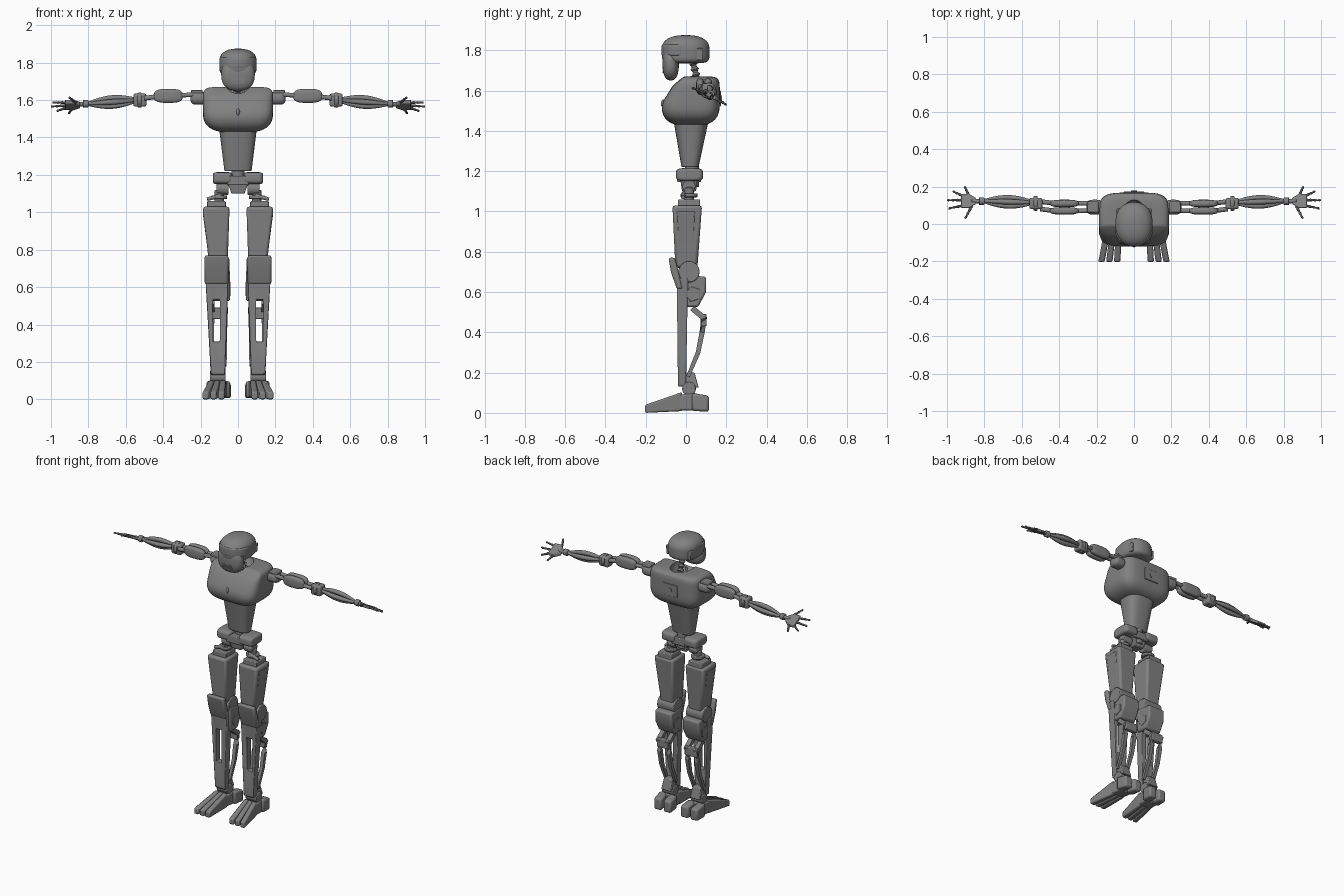
import bpy, bmesh, math
from mathutils import Vector

if "Cube" in bpy.data.objects:
    bpy.data.objects.remove(bpy.data.objects["Cube"])

metal = bpy.data.materials.new("grey_metal")
metal.use_nodes = True
grey = (.22, .22, .22, 1)
metal.diffuse_color = grey
metal.node_tree.nodes["Principled BSDF"].inputs["Base Color"].default_value = grey
parts = []


def skin(name, rings, bevel=0, mirror=True, cutter=None, helper=False):
    """Bridge rings of points into a closed solid."""
    bm = bmesh.new()
    loops = [[bm.verts.new(point) for point in ring] for ring in rings]
    count = len(loops[0])
    for lower, upper in zip(loops, loops[1:]):
        for i in range(count):
            j = (i + 1) % count
            bm.faces.new((lower[i], lower[j], upper[j], upper[i]))
    bm.faces.new(loops[0])
    bm.faces.new(loops[-1])
    bmesh.ops.recalc_face_normals(bm, faces=bm.faces)
    mesh = bpy.data.meshes.new(name)
    bm.to_mesh(mesh)
    bm.free()
    mesh.materials.append(metal)
    ob = bpy.data.objects.new(name, mesh)
    bpy.context.collection.objects.link(ob)
    if cutter:
        cut = ob.modifiers.new("cut", 'BOOLEAN')
        cut.object, cut.operation, cut.solver = cutter, 'DIFFERENCE', 'EXACT'
    if bevel:
        edge = ob.modifiers.new("bevel", 'BEVEL')
        edge.width, edge.segments, edge.limit_method = bevel, 2, 'ANGLE'
    if mirror:
        ob.modifiers.new("mirror", 'MIRROR')
    if helper:
        ob.hide_render = True
        ob.hide_set(True)
    else:
        parts.append(ob)
    return ob


def section(centre, axis, size, sides, power):
    """Superellipse ring lying across the given axis."""
    across = [k for k in range(3) if k != axis]
    ring = []
    for i in range(sides):
        angle = math.tau * (i + .5) / sides
        point = Vector(centre)
        for k, full, wave in zip(across, size, (math.cos(angle), math.sin(angle))):
            point[k] += full / 2 * math.copysign(abs(wave) ** (2 / power), wave)
        ring.append(point)
    return ring


def column(name, start, end, size, end_size=None, sides=24, power=2, bevel=.005, **options):
    """Straight tapering part along its longest direction."""
    span = [abs(b - a) for a, b in zip(start, end)]
    axis = span.index(max(span))
    return skin(name, [section(start, axis, size, sides, power),
                       section(end, axis, end_size or size, sides, power)], bevel, **options)


def block(name, start, end, size, end_size=None, **options):
    return column(name, start, end, size, end_size, sides=4, power=99, **options)


def egg(name, low, high, axis=2, power=2, bottom=2, top=2, warp=None, **options):
    """Superellipsoid filling a box, with its own roundness at each end."""
    low, high = Vector(low), Vector(high)
    middle, size = (low + high) / 2, high - low
    across = [size[k] for k in range(3) if k != axis]
    rings, steps = [], 16
    for i in range(1 - steps, steps):
        angle = math.pi / 2 * i / steps
        swell = bottom if i < 0 else top
        centre = middle.copy()
        rise = abs(math.sin(angle)) ** (2 / swell)
        centre[axis] += math.copysign(rise, i) * size[axis] / 2
        reach = math.cos(angle) ** (2 / swell)
        rings.append(section(centre, axis, [reach * s for s in across], 36, power))
    if warp:
        rings = [[warp(point) for point in ring] for ring in rings]
    return skin(name, rings, **options)


def tube(name, points, radii, sides=12, **options):
    """Rod through the points with a radius at each."""
    points = [Vector(p) for p in points]
    rings = []
    for i, point in enumerate(points):
        ahead, behind = points[min(i + 1, len(points) - 1)], points[max(i - 1, 0)]
        turn = (ahead - behind).to_track_quat('Z', 'Y')
        angles = [math.tau * (k + .5) / sides for k in range(sides)]
        rings.append([point + turn @ Vector((math.cos(a), math.sin(a), 0)) * radii[i] for a in angles])
    return skin(name, rings, **options)


def beaded(name, start, end, radius, taper, bump, steps, **options):
    """Rod with a thicker joint at every third ring."""
    start, end = Vector(start), Vector(end)
    shares = [i / steps for i in range(steps + 1)]
    radii = [radius - taper * t + (0 if i % 3 else bump) for i, t in enumerate(shares)]
    return tube(name, [start.lerp(end, t) for t in shares], radii, **options)


def prism(name, left, right, outline, bevel=.01):
    """Side outline carried across the leg."""
    return skin(name, [[(x, y, z) for y, z in outline] for x in (left, right)], bevel)


# Head and neck
egg("cranium", (-.1, -.12, 1.735), (.1, .117, 1.875), power=2.3, bottom=6, top=2.4, mirror=False)
egg("visor", (-.1, -.122, 1.77), (.1, .05, 1.83), bottom=9, top=9, mirror=False)
egg("jaw", (-.09, -.117, 1.65), (.09, -.035, 1.83), power=2.6, bottom=2.5, mirror=False)
block("ear_panel", (.08, .06, 1.75), (.083, .06, 1.81), (.02, .05))
for i in range(4):
    z = 1.69 + i / 150
    block("mouth_bar", (-.035, -.112, z), (.035, -.112, z), (.01, .004), bevel=0, mirror=False)
beaded("neck", (0, .07, 1.6), (0, .03, 1.76), .014, 0, .008, 18, mirror=False)
tube("neck_piston", [(.045, .03, 1.6), (.02, .03, 1.67)], [.008, .008])


# Chest shell, its front leaning back toward the collar
def lean_back(point):
    if point.y < 0 and point.z > 1.5:
        point.y *= 1 - ((point.z - 1.5) / .18) ** 2
    return point


collar = egg("collar_cutter", (-.07, -.07, 1.6), (.07, .13, 1.76), mirror=False, helper=True)
egg("chest", (-.188, -.122, 1.425), (.188, .168, 1.67), power=4.5, bottom=3, top=8,
    warp=lean_back, mirror=False, cutter=collar)
egg("chest_emblem", (-.01, -.125, 1.515), (.01, -.1, 1.555), mirror=False)
block("back_panel", (-.055, .168, 1.56), (.055, .168, 1.56), (.01, .08), bevel=.003, mirror=False)
column("back_port", (0, .16, 1.56), (0, .178, 1.56), (.03, .03), bevel=0, mirror=False)

# Waist and pelvis
column("waist", (0, .02, 1.22), (0, .025, 1.44), (.145, .085), (.2, .17), sides=36, power=3, mirror=False)
column("spine", (0, .03, 1.12), (0, .03, 1.24), (.07, .07), mirror=False)
egg("pelvis_wing", (.03, -.05, 1.15), (.135, .085, 1.215), axis=0, power=4, bottom=5, top=5)
block("pelvis_bridge", (-.06, .015, 1.17), (.06, .015, 1.17), (.12, .05), mirror=False)
block("pelvis_core", (0, .015, 1.1), (0, .015, 1.17), (.07, .07), (.12, .09), mirror=False)

# Hips
column("hip_joint", (.05, .015, 1.125), (.115, .015, 1.125), (.065, .065))
column("hip_post", (.1, .015, 1.03), (.1, .015, 1.12), (.05, .05))
column("hip_ring", (.1, .015, 1.07), (.1, .015, 1.09), (.085, .085))
tube("hip_rod", [(.09, -.01, 1.09), (.165, -.015, 1.07)], [.012, .01])
block("thigh_socket", (.115, .015, 1), (.115, .015, 1.06), (.1, .11))

# Thighs and knees
block("thigh", (.105, .002, .72), (.117, .006, 1.03), (.1, .11), (.145, .148), bevel=.014)
block("thigh_side_panel", (.15, 0, .78), (.179, 0, 1), (.02, .07), (.02, .09))
column("knee_joint", (.045, .015, .7), (.172, .015, .7), (.105, .105))
prism("knee_cap", .052, .178, [(-.087, .77), (-.055, .77), (-.015, .615), (-.046, .615), (-.075, .7)])
prism("calf_block", .042, .165, [(-.03, .69), (.1, .675), (.1, .6), (.06, .525), (-.02, .525)])
column("calf_side_plate", (.04, .035, .59), (.169, .035, .59), (.08, .08), sides=5, bevel=.002)

# Shins with an open slot and bent rear struts
slot = block("shin_slot_cutter", (.116, 0, .31), (.116, 0, .53), (.04, .2), bevel=0, mirror=False, helper=True)
block("shin_plate", (.107, -.02, .13), (.113, -.018, .67), (.077, .04), (.126, .056), bevel=.008, cutter=slot)
bend = [(.03, .52), (.09, .47), (.08, .4), (.06, .3), (.01, .18)]
for x in (.07, .14):
    tube("calf_strut", [(x, y, z) for y, z in bend], [.02, .022, .018, .016, .013], sides=4)
block("calf_bridge", (.06, .088, .46), (.15, .088, .46), (.03, .06))

# Ankles and feet
block("ankle_block", (.108, .03, .125), (.108, .02, .2), (.075, .066), (.06, .045))
column("ankle_joint", (.066, .015, .12), (.15, .015, .12), (.068, .068))
block("foot_core", (.115, -.06, .05), (.105, .05, .055), (.09, .075), (.1, .09), bevel=.01)
for i in (-1, 0, 1):
    block("toe", (.11 + .03 * i, -.02, .056), (.132 + .042 * i, -.203, .02), (.033, .095), (.034, .04), bevel=.008)
for i in (-1, 1):
    block("heel_toe", (.107 + .036 * i, .03, .055), (.1 + .036 * i, .114, .045), (.055, .09), (.055, .08), bevel=.012)

# Shoulders and upper arms
egg("shoulder", (.17, .05, 1.575), (.255, .13, 1.645), axis=0, power=2.4, bottom=4, top=3)
block("shoulder_bracket", (.19, .09, 1.645), (.25, .09, 1.645), (.06, .02))
for y in (.07, .11):
    tube("shoulder_link", [(.22, y, 1.63), (.32, y, 1.625)], [.013, .012])
    tube("elbow_link", [(.42, y, 1.62), (.5, y + .01, 1.61)], [.013, .013])
    egg("upper_arm_shell", (.295, y - .02, 1.585), (.45, y + .02, 1.66), axis=0, power=3, bottom=3, top=3)

# Elbows and forearms
block("elbow", (.49, .11, 1.6), (.56, .11, 1.6), (.06, .07), bevel=.01)
column("elbow_cap", (.515, .11, 1.6), (.537, .11, 1.6), (.08, .08))
shares = [i / 10 for i in range(11)]
for side, lift in ((0, 1), (0, -1), (1, 0), (-1, 0)):
    path, radii = [], []
    for t in shares:
        swell = math.sin(math.pi * t)
        centre = Vector((.54, .115, 1.6)).lerp(Vector((.8, .122, 1.58)), t)
        path.append(centre + Vector((0, side, lift)) * (.006 + .016 * swell))
        radii.append(.006 + .009 * swell)
    tube("forearm_strand", path, radii)

# Wrists and hands, palms tilted toward the back
column("wrist", (.77, .122, 1.583), (.87, .122, 1.576), (.024, .024))
column("wrist_knuckle", (.8, .122, 1.58), (.83, .122, 1.58), (.042, .042))


def on_hand(x, y, lift=0):
    return Vector((x, y, 1.575 - (y - .12) / 2 + lift))


corners = ((-1, -1), (1, -1), (1, 1), (-1, 1))
skin("palm", [[on_hand(x, .123 + width * a, .011 * b) for a, b in corners]
              for x, width in ((.845, .015), (.88, .038), (.925, .036))], bevel=.004)
fingers = {"little_finger": ((.885, .155), (.905, .2)),
           "ring_finger": ((.915, .15), (.968, .175)),
           "middle_finger": ((.92, .128), (1, .127)),
           "index_finger": ((.918, .098), (.992, .083)),
           "thumb": ((.868, .095), (.902, .03))}
for name, (knuckle, tip) in fingers.items():
    beaded(name, on_hand(*knuckle), on_hand(*tip, lift=-.006), .0075, .003, .002, 10, sides=8)

# Smooth shading with crisp edges
bpy.ops.object.select_all(action='DESELECT')
for ob in parts:
    ob.select_set(True)
bpy.context.view_layer.objects.active = parts[0]
bpy.ops.object.shade_smooth_by_angle(angle=math.radians(35))
